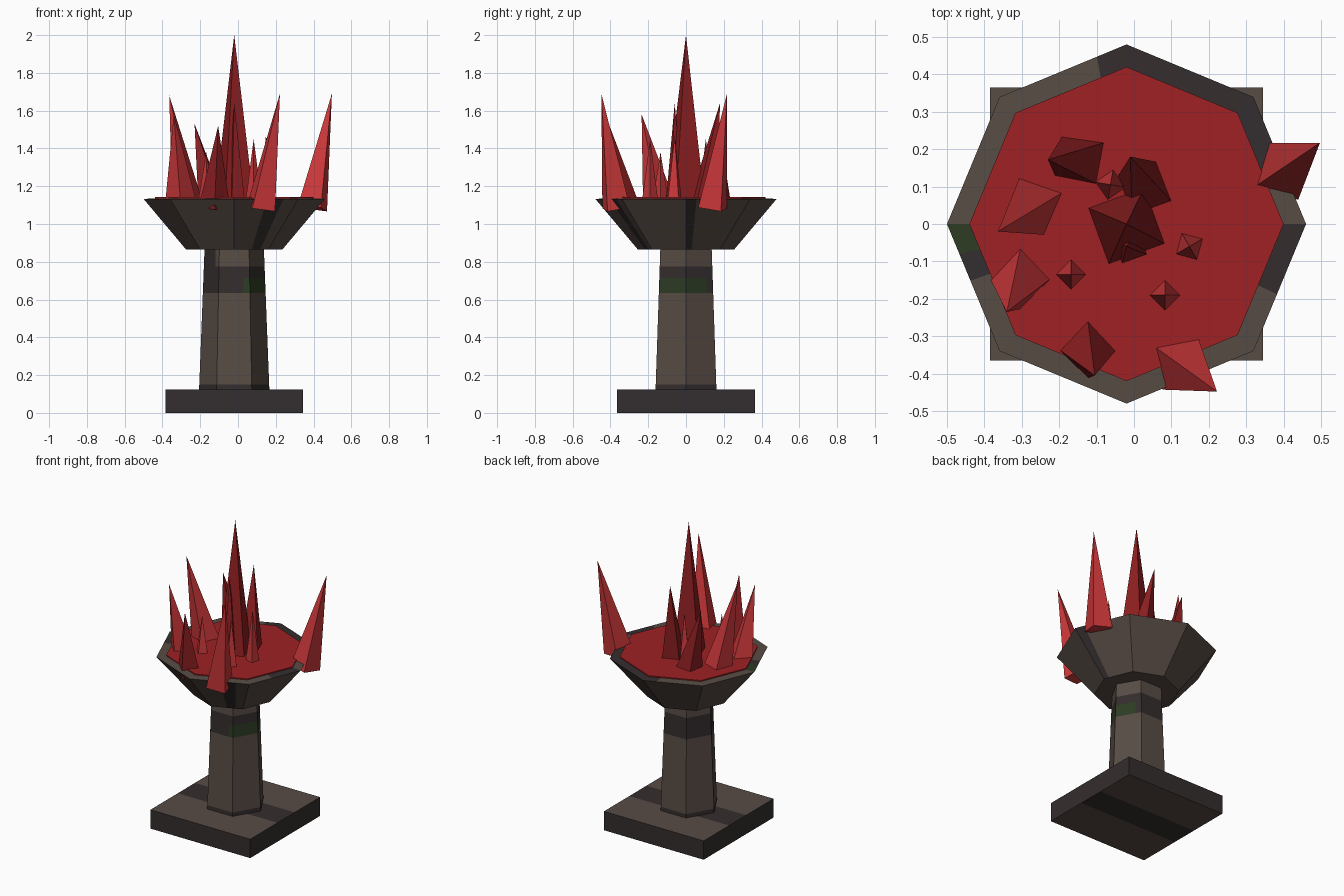
import bpy, bmesh, math
from mathutils import Vector

if "Cube" in bpy.data.objects:
    bpy.data.objects.remove(bpy.data.objects["Cube"], do_unlink=True)

AXIS = -0.02  # x of the pedestal's centre line


def material(name, srgb):
    color = [((c / 255 + 0.055) / 1.055) ** 2.4 for c in srgb] + [1]
    mat = bpy.data.materials.new(name)
    mat.use_nodes = True
    mat.diffuse_color = color
    bsdf = next(n for n in mat.node_tree.nodes if n.type == 'BSDF_PRINCIPLED')
    bsdf.inputs["Base Color"].default_value = color
    bsdf.inputs["Roughness"].default_value = 0.9
    return mat


STONE = [material("brown stone", (88, 76, 69)),
         material("dark stone", (52, 45, 46)),
         material("moss green", (45, 60, 36))]
BROWN, DARK, MOSS = range(3)
POOL_RED = material("pool red", (159, 33, 35))
BRIGHT_RED = material("bright crystal red", (203, 55, 57))
DEEP_RED = material("deep crystal red", (143, 31, 33))


def lathe(sides, profile):
    """Closed flat-sided solid from (radius, height) pairs, bottom to top."""
    bm = bmesh.new()
    rings = [[bm.verts.new((r * math.cos(math.tau * i / sides),
                            r * math.sin(math.tau * i / sides), z))
              for i in range(sides)] for r, z in profile]
    for low, high in zip(rings, rings[1:]):
        for i in range(sides):
            j = (i + 1) % sides
            bm.faces.new((low[i], low[j], high[j], high[i]))
    bm.faces.new(rings[0][::-1])
    bm.faces.new(rings[-1])
    bm.normal_update()
    return bm


def cut(bm, point, normal, keep=lambda f: True):
    """Split the chosen faces along a plane."""
    faces = [f for f in bm.faces if keep(f)]
    geom = set(faces)
    for f in faces:
        geom.update(f.edges)
        geom.update(f.verts)
    bmesh.ops.bisect_plane(bm, geom=list(geom), dist=1e-5,
                           plane_co=point, plane_no=normal)


def finish(name, bm, mats, rule=None, x=AXIS):
    bmesh.ops.recalc_face_normals(bm, faces=bm.faces)
    if rule:
        for f in bm.faces:
            f.material_index = rule(f, f.calc_center_median())
    mesh = bpy.data.meshes.new(name)
    bm.to_mesh(mesh)
    bm.free()
    for m in mats:
        mesh.materials.append(m)
    obj = bpy.data.objects.new(name, mesh)
    obj.location.x = x
    bpy.context.collection.objects.link(obj)


# Square plinth: dark sides, a dark strip across the top
bm = bmesh.new()
bmesh.ops.create_cube(bm, size=1)
bmesh.ops.scale(bm, vec=(0.73, 0.73, 0.125), verts=bm.verts)
bmesh.ops.translate(bm, vec=(0, 0, 0.0625), verts=bm.verts)
bm.normal_update()
for y in (-0.08, 0.1):
    cut(bm, (0, y, 0), (0, 1, 0), lambda f: abs(f.normal.z) > 0.9)
finish("plinth", bm, STONE,
       lambda f, c: DARK if abs(f.normal.z) < 0.5 or -0.08 < c.y < 0.1 else BROWN)

# Six-sided tapering column with dark bands and a mossy patch
bm = lathe(6, [(0.186, 0.125), (0.157, 0.87)])
for z in (0.15, 0.635, 0.715, 0.775):
    cut(bm, (0, 0, z), (0, 0, 1))
in_moss = lambda f: 0.635 < f.calc_center_median().z < 0.715
cut(bm, (0.05, 0, 0), (1, 0, 0), in_moss)
cut(bm, (0, 0.11, 0), (0, 1, 0), in_moss)
cut(bm, (-0.1, 0, 0), (1, 0, 0), lambda f: f.calc_center_median().z > 0.775)


def column_rule(f, c):
    if 0.635 < c.z < 0.715 and c.x > 0.05 and c.y < 0.11:
        return MOSS
    if c.z > 0.775 and c.x < -0.1 and c.y < 0:
        return DARK
    return DARK if c.z < 0.15 or 0.635 < c.z < 0.775 else BROWN


finish("column", bm, STONE, column_rule)

# Eight-sided bowl; the rim and flanks carry weathered patches by angle
bm = lathe(8, [(0.255, 0.865), (0.48, 1.133), (0.42, 1.135)])
is_rim = lambda f: f.normal.z > 0.9 and len(f.verts) < 8
is_flank = lambda f: abs(f.normal.z) < 0.9
for angles, part in (((10, 20, 100, -25), is_rim), ((-67, -55, 7), is_flank)):
    for a in angles:
        a = math.radians(a)
        cut(bm, (0, 0, 0), (-math.sin(a), math.cos(a), 0), part)


def bowl_rule(f, c):
    a = math.degrees(math.atan2(c.y, c.x))
    if f.normal.z > 0.9:
        if -180 <= a < -170:
            return MOSS
        return DARK if 20 < a < 100 or -25 < a < 0 or -170 < a < -158 else BROWN
    if abs(f.normal.z) < 0.9:
        return DARK if -67 < a < -55 or 0 < a < 7 else BROWN
    return BROWN


finish("bowl", bm, STONE, bowl_rule)

# Red pool filling the bowl
finish("pool", lathe(8, [(0.42, 1.134), (0.42, 1.142)]), [POOL_RED])


def spike(name, mat, tip, foot, radius, turn):
    """Four-sided crystal whose base is square to its leaning axis."""
    bm = bmesh.new()
    tip, foot = Vector(tip), Vector(foot)
    axis = tip - foot
    base = []
    for i in range(4):
        a = math.radians(turn + 90 * i)
        d = Vector((math.cos(a), math.sin(a), 0)) * radius
        d.z = -d.dot(axis) / axis.z
        base.append(bm.verts.new(foot + d))
    top = bm.verts.new(tip)
    bm.faces.new(base[::-1])
    for i in range(4):
        bm.faces.new((base[i], base[(i + 1) % 4], top))
    finish(name, bm, [mat], x=0)


# Bright outer crystals: tip, centre of base, radius, turn in degrees
for name, *shape in [
        ("right_crystal", (0.497, 0.217, 1.69), (0.395, 0.141, 1.085), 0.088, 30),
        ("front_crystal", (0.222, -0.448, 1.69), (0.122, -0.369, 1.085), 0.087, 58),
        ("left_crystal", (-0.364, -0.02, 1.68), (-0.267, 0.051, 1.1), 0.088, 24),
        ("left_front_crystal", (-0.34, -0.235, 1.58), (-0.302, -0.142, 1.1), 0.085, 0)]:
    spike(name, BRIGHT_RED, *shape)

# Deep red crystals
for name, *shape in [
        ("centre_crystal", (-0.02, 0, 2), (-0.02, -0.005, 1.1), 0.117, 65),
        ("back_left_crystal", (-0.23, 0.172, 1.53), (-0.14, 0.172, 1.1), 0.084, 35),
        ("front_left_crystal", (-0.105, -0.405, 1.52), (-0.125, -0.33, 1.09), 0.083, 0),
        ("back_crystal", (-0.01, 0.18, 1.64), (0.03, 0.09, 1.1), 0.083, 65),
        ("inner_crystal", (-0.02, -0.06, 1.64), (-0.01, -0.06, 1.1), 0.053, 65)]:
    spike(name, DEEP_RED, *shape)

# Small upright crystals: x, y, height of tip, turn
for i, (x, y, z, turn) in enumerate([(-0.168, -0.135, 1.38, 0), (0.083, -0.19, 1.45, 0),
                                     (0.148, -0.06, 1.47, 30), (-0.063, 0.105, 1.45, 80)]):
    spike(f"small_crystal_{i + 1}", BRIGHT_RED, (x, y, z), (x, y, 1.12), 0.043, turn)
